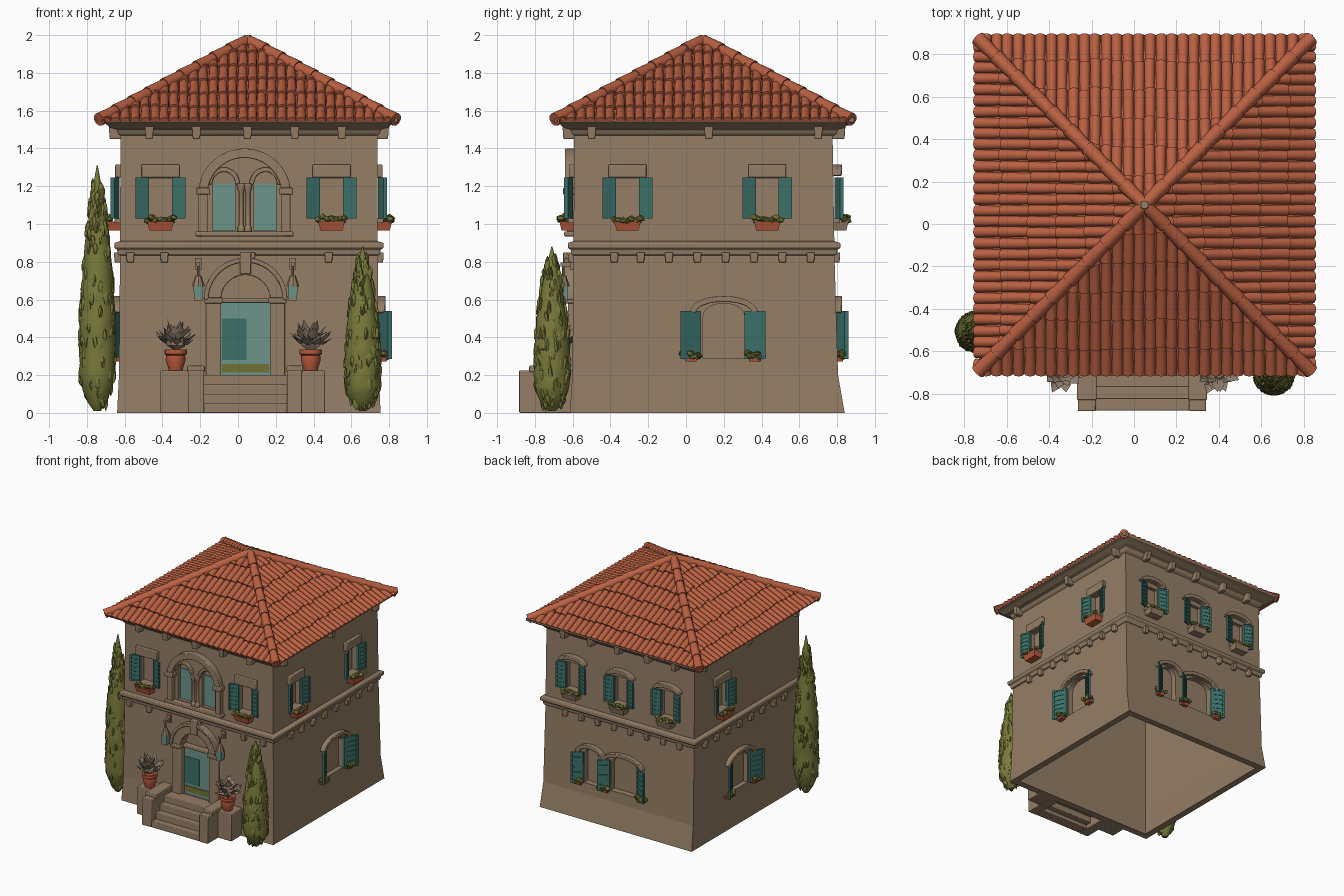
import bpy, bmesh, math, random
from mathutils import Vector, Matrix

if "Cube" in bpy.data.objects:
    bpy.data.objects.remove(bpy.data.objects["Cube"])
random.seed(4)
pi = math.pi

COLOURS = {"stucco": (0.30, 0.210, 0.132), "roof_tile": (0.49, 0.118, 0.054), "shutter_teal": (0.045, 0.165, 0.142),
           "glass_teal": (0.150, 0.300, 0.255), "cypress_green": (0.190, 0.195, 0.042), "terracotta": (0.48, 0.100, 0.045),
           "leaf_olive": (0.165, 0.165, 0.035), "dry_plant": (0.29, 0.215, 0.155)}
MATS = {}
for n, c in COLOURS.items():
    MATS[n] = bpy.data.materials.new(n)
    MATS[n].diffuse_color = (*c, 1)

PARTS = {}  # name -> (bmesh, material)
def part(name, mat):
    return PARTS.setdefault(name, (bmesh.new(), mat))[0]

def loft(bm, rings, cap=True, torus=False, closed=True):
    """Skin a list of equal-length point rings."""
    R = [[bm.verts.new(p) for p in r] for r in rings]
    n = len(R[0])
    for a, b in zip(R, R[1:] + (R[:1] if torus else [])):
        for i in range(n if closed else n - 1):
            j = (i + 1) % n
            bm.faces.new((a[i], a[j], b[j], b[i]))
    if cap and not torus:
        bm.faces.new(R[0]); bm.faces.new(R[-1])

# Wall coordinates: u along the wall, d outwards, z up
def W(side, u, d, z):
    return {"front": (u, -0.595 - d, z), "right": (0.74 + d, u, z),
            "back": (u, 0.785 + d, z), "left": (-0.625 - d, u, z)}[side]

def box(name, mat, side, u0, u1, z0, z1, d0, d1, taper=0):
    rings = []
    for z, t in ((z0, taper), (z1, 0)):
        rings.append([W(side, u, d, z) for u, d in ((u0 + t, d0), (u1 - t, d0), (u1 - t, d1 - t), (u0 + t, d1 - t))])
    loft(part(name, mat), rings)

def arch(name, side, uc, zc, a, b, t, d0, d1, n=16):
    """Arched band with outer half-axes a, b and thickness t."""
    rings = []
    for i in range(n + 1):
        c, s = math.cos(pi * i / n), math.sin(pi * i / n)
        rings.append([W(side, uc + (a - k) * c, d, zc + (b - k) * s) for k, d in ((0, d0), (0, d1), (t, d1), (t, d0))])
    loft(part(name, "stucco"), rings)

def opening(side, uc, hw, z0, z1, rise=0, deep=0.035):
    """Recess cutter, flat or arched at the top."""
    pts = [(uc - hw, z0), (uc + hw, z0), (uc + hw, z1)]
    if rise:
        pts += [(uc + hw * math.cos(pi * i / 12), z1 + rise * math.sin(pi * i / 12)) for i in range(1, 12)]
    pts.append((uc - hw, z1))
    loft(part("recess_cutters", "stucco"), [[W(side, u, d, z) for u, z in pts] for d in (-deep, 0.1)])

def blob(name, mat, c, r):
    bm = part(name, mat)
    out = bmesh.ops.create_icosphere(bm, subdivisions=1, radius=1)
    for v in out["verts"]:
        k = random.uniform(0.75, 1.25)
        v.co = Vector(c) + Vector((v.co.x * r[0], v.co.y * r[1], v.co.z * r[2])) * k

def lathe(name, mat, cx, cy, prof, n=14, jit=0.0):
    loft(part(name, mat), [[(cx + r * random.uniform(1 - jit, 1 + jit) * math.cos(2 * pi * i / n),
         cy + r * random.uniform(1 - jit, 1 + jit) * math.sin(2 * pi * i / n), z) for i in range(n)] for r, z in prof])

def shutter(side, hinge, free, z0, z1, out):
    def leaf(a, b, za, zb, t0, t1):
        p = [(hinge + (free - hinge) * k, 0.012 + (out - 0.012) * k) for k in (a, b)]
        loft(part("shutters", "shutter_teal"), [[W(side, p[0][0], p[0][1] + t0, z), W(side, p[1][0], p[1][1] + t0, z),
             W(side, p[1][0], p[1][1] + t1, z), W(side, p[0][0], p[0][1] + t1, z)] for z in (za, zb)])
    leaf(0, 1, z0, z1, -0.010, 0.004)
    for a, b in ((0, 0.14), (0.86, 1)):  # stiles
        leaf(a, b, z0, z1, 0.003, 0.010)
    for i in range(7):  # slats
        z = z0 + (z1 - z0) * i / 6.4
        leaf(0.12, 0.88, z, z + 0.013, 0.003, 0.009)

def foliage(side, uc, half, d, z):
    for i in range(7):
        blob("planter_foliage", "leaf_olive", W(side, uc + half * (i / 3 - 1), d + random.uniform(-.012, .012),
             z + random.uniform(-.01, .012)), (0.021, 0.021, 0.018))

def upper_window(side, uc, hw=0.06):
    opening(side, uc, hw, 1.03, 1.24)
    for s in (-1, 1):
        shutter(side, uc + s * hw, uc + s * (hw + 0.072), 1.03, 1.245, 0.04)
    if side == "back":
        arch("window_lintels", side, uc, 1.255, 0.125, 0.06, 0.035, -0.01, 0.04)
    else:
        box("window_lintels", "stucco", side, uc - 0.1, uc + 0.1, 1.245, 1.315, -0.01, 0.025)
    box("window_sills", "stucco", side, uc - 0.075, uc + 0.075, 1.005, 1.03, -0.01, 0.03)
    box("planters_stone" if side == "back" else "planters", "stucco" if side == "back" else "terracotta",
        side, uc - 0.07, uc + 0.07, 0.965, 1.012, -0.005, 0.075, 0.012)
    foliage(side, uc, 0.07, 0.06, 1.025)

def lower_window(side, uc, hw, leaves):
    opening(side, uc, hw, 0.29, 0.51, 0.07)
    arch("window_arches", side, uc, 0.53, hw + 0.07, 0.09, 0.032, -0.01, 0.04)
    for h, f in leaves:
        shutter(side, h, f, 0.285, 0.54, 0.065)
        box("planters", "terracotta", side, (h + f) / 2 - 0.035, (h + f) / 2 + 0.035, 0.272, 0.295, 0.0, 0.05, 0.005)
        foliage(side, (h + f) / 2, 0.04, 0.045, 0.305)

# Main walls: hollow shell, open at the bottom, base flaring slightly
outer = [(0, -.64, .755, -.615, .84), (.2, -.63, .746, -.602, .805), (.8, -.625, .74, -.595, .787), (1.535, -.622, .737, -.593, .775)]
def rect(z, a, b, c, d, o=0):
    return [(a - o, c - o, z), (b + o, c - o, z), (b + o, d + o, z), (a - o, d + o, z)]
loft(part("walls", "stucco"), [rect(*r) for r in outer] + [rect(*r, -0.055) for r in outer[::-1]], torus=True)

# String course and eave cornice
mid = outer[2][1:]
for name, prof in (("string_course", ((.83, -.01), (.838, .012), (.865, .015), (.872, .03), (.9, .03), (.912, -.01))),
                   ("eave_cornice", ((1.455, -.02), (1.475, .008), (1.5, .018), (1.508, .05), (1.53, .075), (1.54, .105), (1.56, .105)))):
    loft(part(name, "stucco"), [rect(z, *mid, o) for z, o in prof], cap=False)

# Brackets under eaves and string course
for side, us in (("front", (-.47, -.22, .05, .3, .55)), ("back", (-.47, -.22, .05, .3, .55)), ("right", (-.5, .12, .7)), ("left", (-.5, .12, .7))):
    for u in us:
        box("eave_brackets", "stucco", side, u - .025, u + .025, 1.45, 1.53, -.02, .06, .006)
sidelong = (-.38, -.24, -.09, .06, .21, .36, .51, .66)
for side, us in (("front", (-.57, -.39, .07, .48, .66)), ("back", (-.5, -.35, -.2, -.05, .1, .25, .4, .55)), ("right", sidelong), ("left", sidelong)):
    for u in us:
        box("string_brackets", "stucco", side, u - .022, u + .022, .795, .85, -.01, .032, .004)

# Windows on all sides
for side, us in (("front", (-.41, .495)), ("right", (-.31, .43)), ("back", (-.39, .04, .48)), ("left", (.43,))):
    for u in us:
        upper_window(side, u)
for side in ("right", "left"):
    lower_window(side, .2, .11, ((.08, -.03), (.31, .42)))
lower_window("back", .01, .12, ((-.11, -.21), (.135, .215)))
lower_window("back", .31, .065, ((.38, .46),))

# Twin arched window over the door
F = "front"
arch("twin_window_arch", F, .035, 1.16, .245, .24, .05, -.01, .045, 24)
for s in (-1, 1):
    c = .035 + s * .11
    u = .035 + s * .22
    box("twin_window_pilasters", "stucco", F, u - .024, u + .024, .955, 1.16, -.01, .035)
    box("twin_window_imposts", "stucco", F, u - .036, u + .036, 1.155, 1.192, -.01, .055)
    opening(F, c, .06, .965, 1.21, .065)
    arch("twin_window_small_arches", F, c, 1.21, .085, .09, .024, -.01, .02)
    box("twin_window_glass", "glass_teal", F, c - .058, c + .058, .965, 1.215, -.036, -.028)
    lathe("twin_window_columns", "stucco", .035 + s * .018, -.608, [(.02, .955), (.02, .98), (.013, .99), (.013, 1.17), (.022, 1.19), (.022, 1.215)], 10)
box("twin_window_sill", "stucco", F, -.225, .295, .935, .96, -.01, .05)

# Door with arched surround
opening(F, .04, .13, .19, .6, .13, .045)
arch("door_arch", F, .04, .6, .215, .215, .085, -.01, .035, 24)
arch("door_arch_trim", F, .04, .6, .222, .222, .025, -.01, .05, 24)
for u in (-.13, .21):
    box("door_pilasters", "stucco", F, u - .04, u + .04, 0, .6, -.01, .03)
    box("door_imposts", "stucco", F, u - .048, u + .048, .58, .612, -.01, .048)
box("door_keystone", "stucco", F, .01, .07, .735, .85, -.01, .055)
box("door_panel", "glass_teal", F, -.09, .17, .19, .59, -.046, -.024)
box("door_dark_pane", "shutter_teal", F, -.085, .045, .28, .5, -.025, -.02)
box("door_foot_strip", "leaf_olive", F, -.085, .165, .215, .26, -.025, -.019)
box("door_lintel", "stucco", F, -.09, .17, .585, .605, -.046, .01)

# Wall lanterns
for u in (-.21, .29):
    box("lantern_arms", "stucco", F, u - .01, u + .01, .775, .795, -.01, .07)
    box("lantern_arms", "stucco", F, u - .018, u + .018, .76, .82, -.01, .018)
    lathe("lantern_caps", "stucco", u, -.65, [(.006, .785), (.007, .73), (.016, .725), (.032, .68), (.032, .67)], 8)
    box("lantern_glass", "glass_teal", F, u - .026, u + .026, .605, .672, .03, .08, .004)
    box("lantern_bases", "stucco", F, u - .022, u + .022, .596, .608, .033, .077)

# Stairs with cheek walls and pedestals
for i in range(4):
    h = .05 * (i + 1)
    box("steps", "stucco", F, -.18, .26, max(h - .07, 0), h, (0.0 if i == 3 else .285 - .05 * i - .09), .285 - .055 * i)
for a, b, p, q in ((-.265, -.18, -.41, -.26), (.26, .34, .335, .46)):
    box("cheek_walls", "stucco", F, a, b, 0, .225, 0, .288)
    box("cheek_copings", "stucco", F, a - .004, b + .004, .215, .25, 0, .235)
    box("pot_pedestals", "stucco", F, p, q, 0, .225, -.01, .15)

# Terracotta pots with spiky rosettes
for cx in (-.33, .385):
    cy = -.685
    lathe("plant_pots", "terracotta", cx, cy, [(.036, .222), (.04, .24), (.053, .28), (.05, .305), (.06, .312), (.06, .335), (.045, .335), (.03, .32)], 16)
    bm = part("rosette_plants", "dry_plant")
    blob("rosette_plants", "dry_plant", (cx, cy, .385), (.055, .05, .06))
    for i in range(34):
        a, e = i * 2.4, random.uniform(.1, 1.3)
        d = Vector((math.cos(a) * math.cos(e), math.sin(a) * math.cos(e), math.sin(e)))
        s = Vector((-math.sin(a), math.cos(a), 0)) * .026
        o, L = Vector((cx, cy, .365)), random.uniform(.1, .135)
        v = [bm.verts.new(p) for p in (o, o + d * L * .7 + s, o + d * L + Vector((0, 0, .012)), o + d * L * .7 - s, o + d * L * .6 - Vector((0, 0, .015)))]
        for f in ((0, 1, 4), (1, 2, 4), (2, 3, 4), (3, 0, 4)):
            bm.faces.new([v[k] for k in f])

# Cypress trees: flame shaped with upright tufts
for cx, cy, top, rad in ((-.745, -.51, 1.31, .092), (.66, -.71, .88, .092)):
    def radius(t):
        return rad * min(1, (.35 + t * 5)) * (1 - max(0, (t - .3) / .7) ** 1.8) + .003
    lathe("cypress_trees", "cypress_green", cx, cy, [(radius(i / 26) * (.55 if i == 0 else 1), .01 + (top - .01) * i / 26) for i in range(27)], 18, .06)
    for i in range(150):
        t, a = random.uniform(.03, .9), i * 2.4
        r = radius(t) * .93
        blob("cypress_tufts", "cypress_green", (cx + r * math.cos(a), cy + r * math.sin(a), top * t + .02), (.014, .014, .042))

# Hipped roof: deck, barrel tiles in courses, hip ridges
C, H, Z0, SL = Vector((.05, .09, 0)), .775, 1.55, .415 / .775
def roof(k, u, s, h=0):
    p = Matrix.Rotation(k * pi / 2, 3, "Z") @ Vector((u, s - H - h * .47, 0))
    return C + p + Vector((0, 0, Z0 + s * SL + h * .88))
N, COURSE = 30, .135
pitch = 2 * H / N
for k in range(4):
    deck = part("roof_deck", "roof_tile")
    deck.faces.new([deck.verts.new(p) for p in (roof(k, -H, 0), roof(k, H, 0), roof(k, 0, H))])
    tiles = part("roof_tiles", "roof_tile")
    for i in range(N):
        u, s = -H + pitch * (i + .5), -.012
        smax = H - abs(u)
        first = True
        while s < smax:
            e = min(s + (COURSE if not first else COURSE * random.uniform(.85, 1)), smax)
            ju, rings = random.uniform(-.003, .003), []
            for ss, r, lift in ((s - .008, .0265, .011), (e + .004, .0235, .001)):
                rings.append([roof(k, u + ju + r * math.cos(pi * j / 6), ss, lift - .008 + r * math.sin(pi * j / 6)) for j in range(7)])
            loft(tiles, rings)
            s, first = e, False
    a, b = roof(k, -H, 0), roof(k, 0, H)
    d = b - a
    side = d.cross(Vector((0, 0, 1))).normalized()
    up = side.cross(d).normalized()
    for i in range(9):  # hip ridge tiles
        loft(part("hip_ridges", "roof_tile"), [[a + d * t + up * (.008 + r * math.sin(2 * pi * j / 10)) + side * r * math.cos(2 * pi * j / 10)
             for j in range(10)] for t, r in ((i / 9 - .012, .036), ((i + 1) / 9, .029))])
lathe("roof_finial", "stucco", C.x, C.y, [(.03, 1.965), (.03, 1.985), (.018, 2.0)], 12)

# Turn every part into an object
objs = {}
for name, (bm, mat) in PARTS.items():
    bmesh.ops.recalc_face_normals(bm, faces=bm.faces)
    me = bpy.data.meshes.new(name)
    bm.to_mesh(me); bm.free()
    me.materials.append(MATS[mat])
    ob = objs[name] = bpy.data.objects.new(name, me)
    bpy.context.collection.objects.link(ob)
    if name.split("_")[0] in ("window", "door", "twin", "eave", "string", "cheek", "steps", "pot") and mat == "stucco":
        m = ob.modifiers.new("soft_edges", "BEVEL")
        m.width, m.segments, m.limit_method = .005, 2, "ANGLE"

# Cut the window and door recesses
cut = objs["recess_cutters"]
cut.hide_render = True
cut.display_type = "WIRE"
m = objs["walls"].modifiers.new("recesses", "BOOLEAN")
m.operation, m.solver, m.object = "DIFFERENCE", "EXACT", cut

for name, ob in objs.items():
    ob.select_set(name not in ("walls", "recess_cutters", "rosette_plants"))
bpy.context.view_layer.objects.active = objs["roof_tiles"]
bpy.ops.object.shade_smooth_by_angle(angle=math.radians(40))

for m in bpy.data.materials:
    if m.users and not m.is_grease_pencil:
        m.use_nodes = True
        m.node_tree.nodes["Principled BSDF"].inputs["Base Color"].default_value = m.diffuse_color
